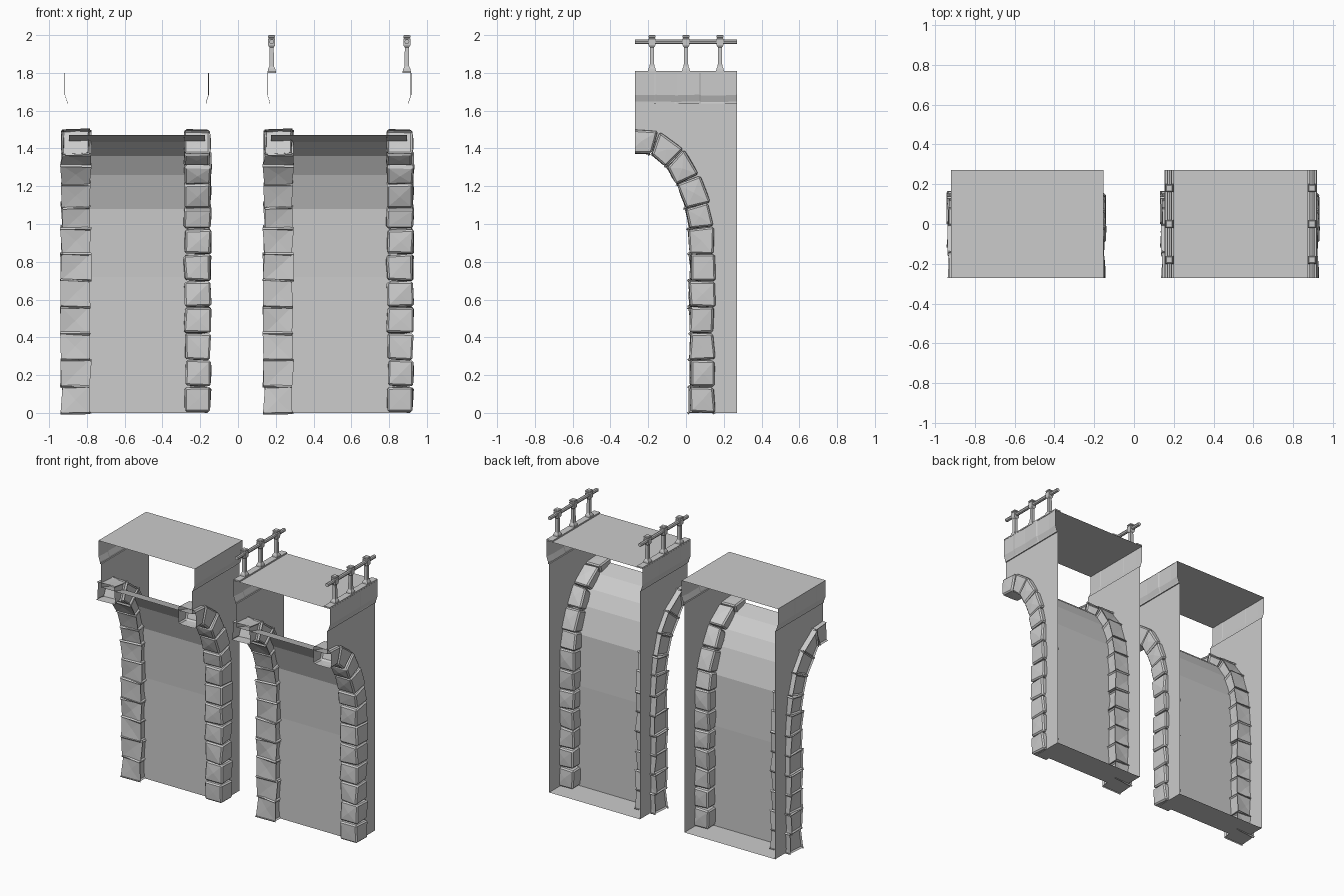
import bpy, bmesh, math, random
from mathutils import Vector

if "Cube" in bpy.data.objects:
    bpy.data.objects.remove(bpy.data.objects["Cube"])

stone_mat = bpy.data.materials.new("grey stone")
stone_mat.use_nodes = True
GREY = (0.6, 0.6, 0.6, 1)
stone_mat.diffuse_color = GREY
stone_mat.node_tree.nodes["Principled BSDF"].inputs["Base Color"].default_value = GREY

Y = 0.27          # half depth of a bay
WALL = 0.36       # half width between the side walls
DECK = 0.382      # half width of the deck
DECK_Z = 1.8
BAND_Z = 1.637


def finish(name, bm, cx):
    mesh = bpy.data.meshes.new(name)
    bm.to_mesh(mesh)
    bm.free()
    mesh.materials.append(stone_mat)
    obj = bpy.data.objects.new(name, mesh)
    obj.location.x = cx
    bpy.context.collection.objects.link(obj)
    return obj


def face(bm, points):
    return bm.faces.new([bm.verts.new(p) for p in points])


def box(bm, center, size):
    verts = bmesh.ops.create_cube(bm, size=1)["verts"]
    for v in verts:
        v.co = Vector(c + a * s for c, a, s in zip(center, v.co, size))


def loft(bm, rows):
    """Sheet through rows of points."""
    grid = [[bm.verts.new(p) for p in row] for row in rows]
    for a, b in zip(grid, grid[1:]):
        for i in range(len(a) - 1):
            bm.faces.new((a[i], a[i + 1], b[i + 1], b[i]))


# Arch line in (y, z), from the foot to the crown
vault = [(0.07, 0), (0.075, 0.72), (0.06, 1.08), (0.0, 1.26),
         (-0.06, 1.36), (-0.15, 1.435), (-Y, 1.47)]
joints = [Vector((0.085, 0.14 * i)) for i in range(7)]
joints += [Vector(p) for p in [(0.08, 0.98), (0.06, 1.1), (0.015, 1.235),
                               (-0.057, 1.35), (-0.165, 1.432), (-0.31, 1.44)]]


def joint_normal(i):
    d = joints[min(i + 1, len(joints) - 1)] - joints[max(i - 1, 0)]
    return Vector((d.y, -d.x)).normalized()


def arch_stone(bm, i, side, rng):
    """Rough tapered block between two joints of the arch."""
    along = (joints[i + 1] - joints[i]).normalized() * 0.003
    part = bmesh.new()
    bmesh.ops.create_cube(part, size=2)
    for v in part.verts:
        k = i + 1 if v.co.z > 0 else i
        p = joints[k] - along * v.co.z + joint_normal(k) * v.co.y * 0.064
        x = side * (0.322 + v.co.x * 0.068)
        v.co = Vector((x, p.x, p.y))
        wobble = [rng.uniform(-1, 1) * s for s in (0.007, 0.008, 0.005)]
        v.co += Vector(wobble)
        v.co.z = max(v.co.z, 0)
    bmesh.ops.bevel(part, geom=part.edges[:], offset=0.009, segments=1,
                    affect='EDGES', profile=0.5)
    bmesh.ops.recalc_face_normals(part, faces=part.faces[:])
    big = sorted(part.faces, key=lambda f: -f.calc_area())[:6]
    for f in big:
        c = f.calc_center_median()
        if c.z > 0.02:
            bmesh.ops.poke(part, faces=[f], offset=rng.uniform(0, 0.006))
    # The crown block is cut open at the front plane
    bmesh.ops.bisect_plane(part, geom=part.verts[:] + part.edges[:] + part.faces[:],
                           plane_co=(0, -Y, 0), plane_no=(0, -1, 0), clear_outer=True)
    copy = {v: bm.verts.new(v.co) for v in part.verts}
    for f in part.faces:
        bm.faces.new([copy[v] for v in f.verts])
    part.free()


def side_parts(cx, side, label, rng):
    # Side wall, bounded in front by the arch
    bm = bmesh.new()
    outline = vault + [(-Y, BAND_Z), (Y, BAND_Z), (Y, 0)]
    f = face(bm, [(side * WALL, y, z) for y, z in outline])
    if f.normal.x * side <= 0:
        f.normal_update()
        if f.normal.x * side < 0:
            f.normal_flip()
    finish(label + "_wall", bm, cx)

    # Arch stones
    bm = bmesh.new()
    for i in range(len(joints) - 1):
        arch_stone(bm, i, side, rng)
    finish(label + "_arch_stones", bm, cx)

    # Overhanging band of slabs below the deck edge
    bm = bmesh.new()
    section = [(WALL, BAND_Z), (0.368, BAND_Z), (0.37, 1.65),
               (DECK, 1.685), (DECK, DECK_Z)]
    rows = []
    for y in (-Y, -0.17, -0.16, -0.06, -0.05, 0.07, 0.08, 0.2, Y):
        dip = rng.uniform(-0.004, 0)
        rows.append([(side * (x + (dip if z > 1.64 else 0)), y, z + (dip if 1.64 < z < 1.7 else 0))
                     for x, z in section])
    loft(bm, rows)
    for f in bm.faces:
        f.normal_update()
        if f.normal.x * side < -0.1 or (abs(f.normal.x) < 0.1 and f.normal.z > 0):
            f.normal_flip()
    finish(label + "_slab_band", bm, cx)


def railing(cx, side, label):
    x = side * 0.358
    # Curb and posts with flared foot, collar and cap
    bm = bmesh.new()
    box(bm, (x, 0, DECK_Z + 0.005), (0.046, 2 * Y, 0.01))
    for y in (-0.18, 0, 0.18):
        rings = [(0.021, 1.805), (0.019, 1.822), (0.012, 1.835), (0.011, 1.935),
                 (0.018, 1.945), (0.019, 1.98), (0.014, 1.984), (0.019, 1.988),
                 (0.019, 1.996), (0.014, 2.0)]
        loft(bm, [[(x + r * a, y + r * b, z) for a, b in
                   ((-1, -1), (1, -1), (1, 1), (-1, 1), (-1, -1))] for r, z in rings])
        r, z = rings[-1]
        face(bm, [(x - r, y - r, z), (x + r, y - r, z), (x + r, y + r, z), (x - r, y + r, z)])
    bmesh.ops.remove_doubles(bm, verts=bm.verts[:], dist=0.0001)
    finish(label + "_rail_posts", bm, cx)

    # Octagonal handrail
    bpy.ops.mesh.primitive_cylinder_add(vertices=8, radius=0.013, depth=2 * Y,
                                        location=(cx + x, 0, 1.965),
                                        rotation=(math.pi / 2, 0, math.pi))
    bar = bpy.context.object
    bar.name = label + "_handrail"
    bar.data.materials.append(stone_mat)


def bay(cx, name, railed, rng):
    # Curved vault sheet
    bm = bmesh.new()
    loft(bm, [[(-WALL, y, z), (WALL, y, z)] for y, z in vault])
    finish(name + "_vault", bm, cx)
    # Deck and floor plates
    bm = bmesh.new()
    face(bm, [(-DECK, -Y, DECK_Z), (DECK, -Y, DECK_Z), (DECK, Y, DECK_Z), (-DECK, Y, DECK_Z)])
    finish(name + "_deck", bm, cx)
    bm = bmesh.new()
    front = vault[0][0]
    face(bm, [(-WALL, Y, 0), (WALL, Y, 0), (WALL, front, 0), (-WALL, front, 0)])
    finish(name + "_floor", bm, cx)
    for side, word in ((-1, "right"), (1, "left")):
        side_parts(cx, side, name + "_" + word, rng)
        if railed:
            railing(cx, side, name + "_" + word)


for cx, name, railed in ((-0.536, "plain_bay", False), (0.536, "railed_bay", True)):
    bay(cx, name, railed, random.Random(4))
